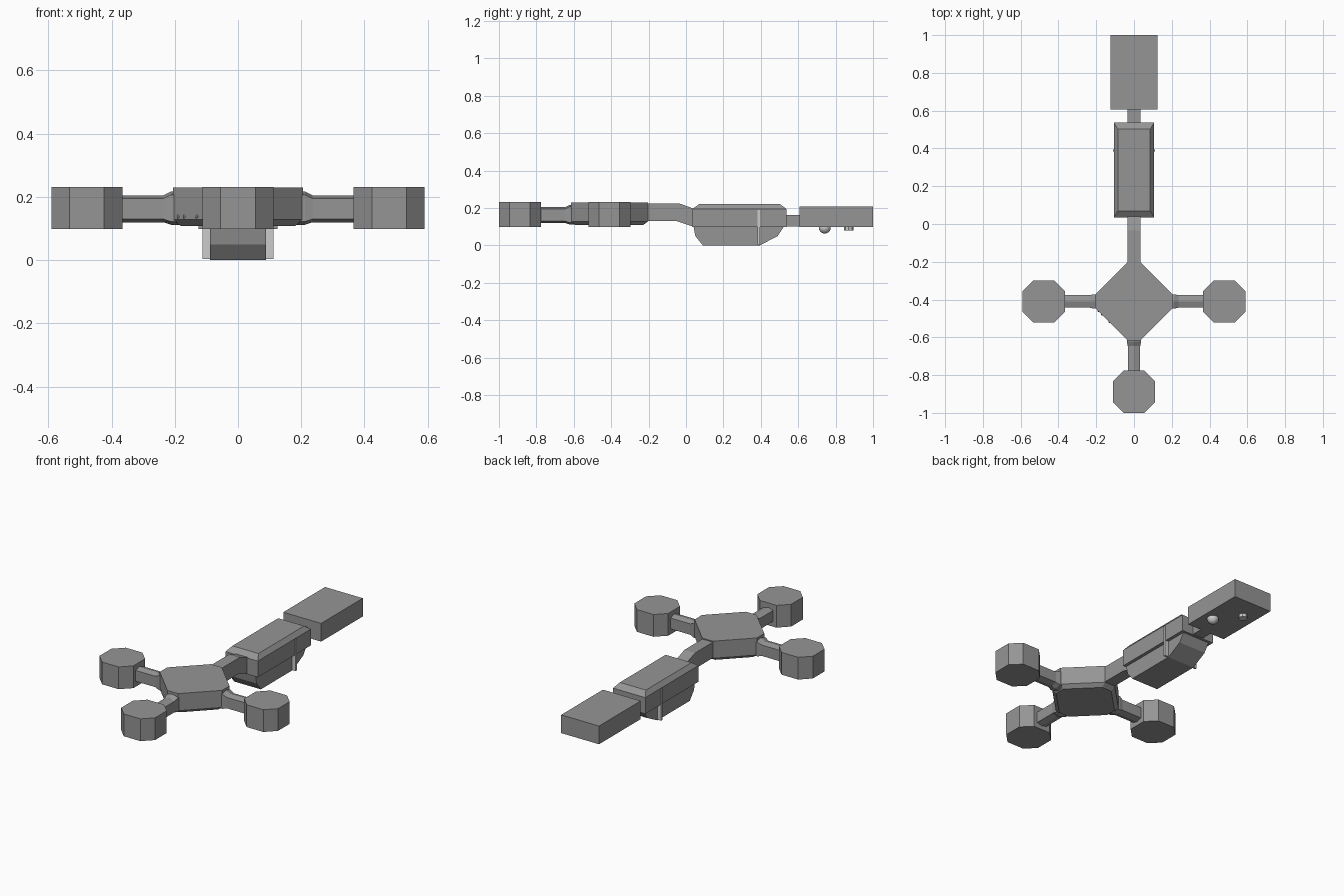
import bpy, bmesh, math
from mathutils import Vector, Matrix

if "Cube" in bpy.data.objects:
    bpy.data.objects.remove(bpy.data.objects["Cube"])

HUB = Vector((0, -0.41, 0))
dark = bpy.data.materials.new("dark_grey")
dark.diffuse_color = (0.3, 0.3, 0.3, 1)
dark.use_nodes = True
dark.node_tree.nodes["Principled BSDF"].inputs["Base Color"].default_value = dark.diffuse_color


def loft(name, rings, mat=dark):
    """Closed solid skinned through rings with equal point counts."""
    bm = bmesh.new()
    vs = [[bm.verts.new(p) for p in r] for r in rings]
    n = len(rings[0])
    for a, b in zip(vs, vs[1:]):
        for i in range(n):
            j = (i + 1) % n
            bm.faces.new((a[i], a[j], b[j], b[i]))
    bm.faces.new(vs[0][::-1])
    bm.faces.new(vs[-1])
    bmesh.ops.recalc_face_normals(bm, faces=bm.faces)
    me = bpy.data.meshes.new(name)
    bm.to_mesh(me)
    bm.free()
    if mat:
        me.materials.append(mat)
    ob = bpy.data.objects.new(name, me)
    bpy.context.collection.objects.link(ob)
    return ob


def rect(x, y0, y1, z):
    return [(-x, y0, z), (x, y0, z), (x, y1, z), (-x, y1, z)]


def box(name, x, y0, y1, z0, z1, mat=dark):
    return loft(name, [rect(x, y0, y1, z0), rect(x, y0, y1, z1)], mat)


def side_profile(name, half_x, pts):
    return loft(name, [[(s * half_x, y, z) for y, z in pts] for s in (-1, 1)])


def octagon(c, a, b, z):
    """Octagon of half width a whose flats have half length b."""
    pts = [(a, -b), (a, b), (b, a), (-b, a), (-a, b), (-a, -b), (-b, -a), (b, -a)]
    return [(c[0] + x, c[1] + y, z) for x, y in pts]


# Central diamond hub with a bevelled underside
loft("hub", [octagon(HUB, 0.18, 0.032, 0.108),
             octagon(HUB, 0.206, 0.035, 0.128),
             octagon(HUB, 0.206, 0.035, 0.23)])


# Hexagonal arm section: distance out, half width, bottom, top
def hex_ring(d, w, z0, z1):
    e = 0.01
    return [(w, d, z0 + e), (w, d, z1 - e), (0, d, z1),
            (-w, d, z1 - e), (-w, d, z0 + e), (0, d, z0)]


# Three arms with octagonal pods: front, left, right
for label, ang in (("front", math.pi), ("left", math.pi / 2), ("right", -math.pi / 2)):
    rot = Matrix.Rotation(ang, 3, 'Z')
    sections = [(0.18, 0.038, 0.112, 0.217), (0.212, 0.038, 0.112, 0.217),
                (0.236, 0.033, 0.12, 0.205), (0.39, 0.033, 0.12, 0.205)]
    loft(label + "_arm", [[HUB + rot @ Vector(p) for p in hex_ring(*s)] for s in sections])
    c = HUB + rot @ Vector((0, 0.478, 0))
    loft(label + "_pod", [octagon(c, 0.112, 0.055, z) for z in (0.098, 0.231)])

# Neck from hub to body
side_profile("neck", 0.035, [(-0.23, 0.13), (-0.05, 0.13), (0.04, 0.1),
                             (0.04, 0.197), (-0.035, 0.224), (-0.23, 0.224)])

# Main body with chamfered top, and keel below it
loft("upper_body", [rect(0.107, 0.035, 0.537, 0.098), rect(0.107, 0.035, 0.537, 0.195),
                    rect(0.086, 0.07, 0.502, 0.221)])
side_profile("lower_body", 0.088, [(0.04, 0.102), (0.05, 0.05), (0.09, 0.0), (0.395, 0.0),
                                   (0.49, 0.05), (0.525, 0.102)])

# Light fins clipped to both sides of the body
for s, label in ((-1, "left"), (1, "right")):
    fin = box(label + "_fin", 0.014, 0.383, 0.395, 0.004, 0.19, None)
    fin.location.x = s * 0.098

# Tail block and its connector
box("tail_connector", 0.034, 0.53, 0.61, 0.1, 0.162)
box("tail_block", 0.125, 0.606, 1.0, 0.098, 0.207)

# Light sensor dome and stud under the tail
bpy.ops.mesh.primitive_uv_sphere_add(segments=16, ring_count=8, radius=0.032,
                                     location=(0.065, 0.742, 0.095))
bpy.context.object.name = "sensor_dome"
bpy.ops.object.shade_smooth()
bpy.ops.mesh.primitive_cylinder_add(vertices=8, radius=0.025, depth=0.03,
                                    location=(-0.04, 0.87, 0.094))
bpy.context.object.name = "tail_stud"

# Small knobs on the front-left hub face
for i, x in enumerate((-0.187, -0.168, -0.128)):
    bpy.ops.mesh.primitive_uv_sphere_add(segments=8, ring_count=6, radius=0.007,
                                         location=(x, -0.646 - x, 0.138))
    bpy.context.object.name = f"hub_knob_{i + 1}"
    bpy.context.object.data.materials.append(dark)
